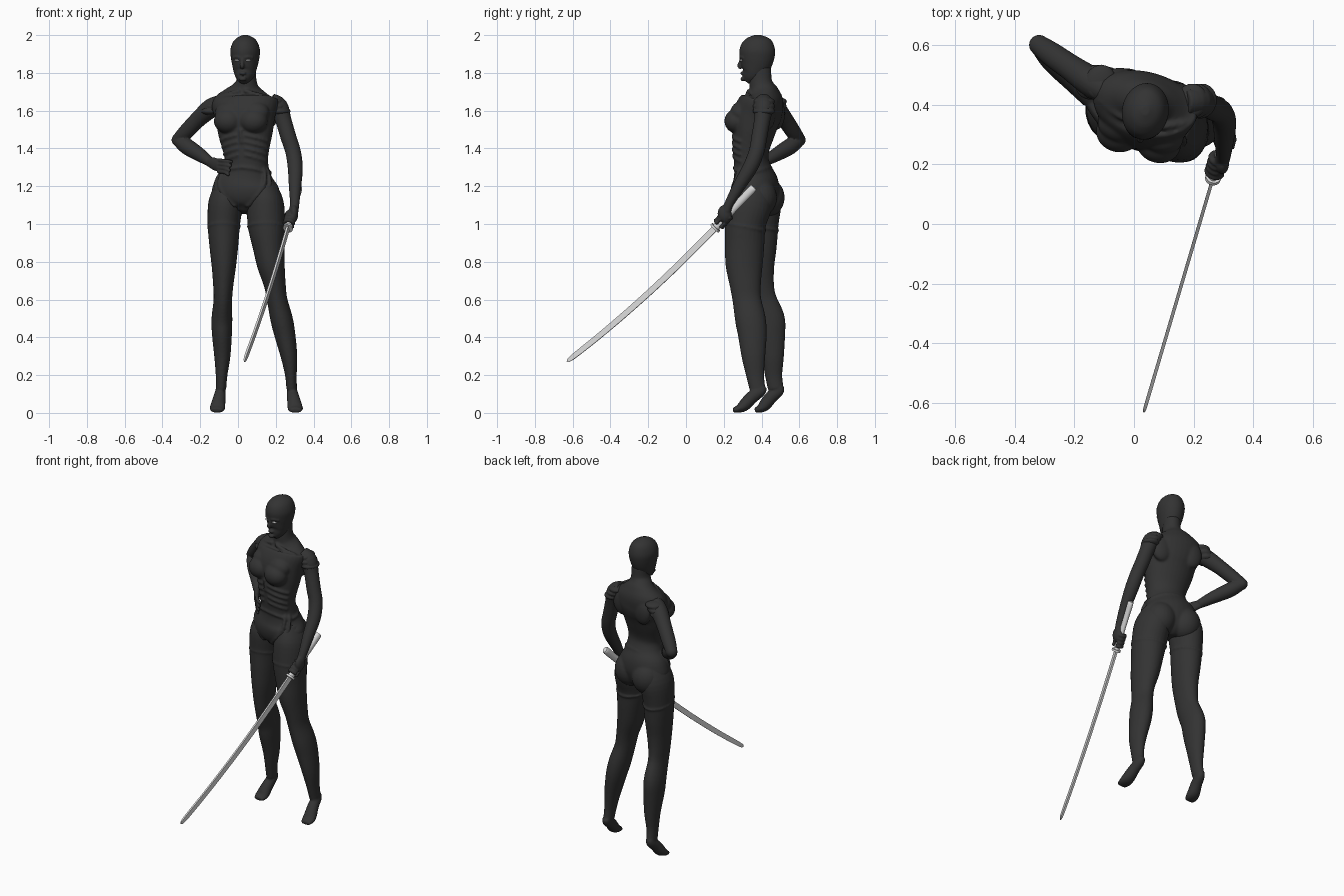
import bpy
import bmesh
from math import sin, cos, pi, radians
from mathutils import Vector, Matrix

cube = bpy.data.objects.get("Cube")
if cube:
    bpy.data.objects.remove(cube)

X, Z = Vector((1, 0, 0)), Vector((0, 0, 1))


def material(name, value):
    mat = bpy.data.materials.new(name)
    mat.use_nodes = True
    color = (value, value, value, 1)
    mat.diffuse_color = color
    mat.node_tree.nodes["Principled BSDF"].inputs["Base Color"].default_value = color
    return mat


CHARCOAL = material("charcoal", 0.033)
STEEL = material("steel grey", 0.72)
PALE = material("pale grey", 0.7)
WHITE = material("eye white", 0.8)


def spline(points, steps):
    """Catmull-Rom path through points that carry position and two radii."""
    pts = [Vector(tuple(p) + (p[3],)) if len(p) == 4 else Vector(p) for p in points]
    path = []
    for i in range(len(pts) - 1):
        a, b, c, d = pts[max(i - 1, 0)], pts[i], pts[i + 1], pts[min(i + 2, len(pts) - 1)]
        for k in range(steps):
            t = k / steps
            path.append(b + ((c - a) * t + (2 * a - 5 * b + 4 * c - d) * t * t
                             + (3 * b - a - 3 * c + d) * t ** 3) * 0.5)
    return path + [pts[-1]]


def tube(bm, points, ref=X, sides=20, steps=4, phase=0.0):
    """Closed loft of elliptical rings; the first radius lies along ref."""
    path = spline(points, steps)
    centres = [Vector(p[:3]) for p in path]
    angles = [phase + 2 * pi * k / sides for k in range(sides)]
    rings = []
    for i, p in enumerate(path):
        d = (centres[min(i + 1, len(path) - 1)] - centres[max(i - 1, 0)]).normalized()
        u = (ref - d * ref.dot(d)).normalized()
        v = d.cross(u)
        ru, rv = max(p[3], 0.001), max(p[4], 0.001)
        rings.append([bm.verts.new(centres[i] + u * ru * cos(a) + v * rv * sin(a)) for a in angles])
    for a, b in zip(rings, rings[1:]):
        for k in range(sides):
            j = (k + 1) % sides
            bm.faces.new((a[k], a[j], b[j], b[k]))
    bm.faces.new(rings[0][::-1])
    bm.faces.new(rings[-1])


def ball(bm, centre, radii, yaw=0.0):
    m = Matrix.Translation(centre) @ Matrix.Rotation(yaw, 4, "Z") @ Matrix.Diagonal((*radii, 1))
    bmesh.ops.create_uvsphere(bm, u_segments=24, v_segments=14, radius=1, matrix=m)


def finish(name, bm, mat, voxel=0, relax=3):
    """Turn the bmesh into an object; a voxel size fuses its pieces."""
    mesh = bpy.data.meshes.new(name)
    bm.to_mesh(mesh)
    bm.free()
    mesh.materials.append(mat)
    obj = bpy.data.objects.new(name, mesh)
    bpy.context.collection.objects.link(obj)
    if voxel:
        fuse = obj.modifiers.new("Fuse", "REMESH")
        fuse.mode = "VOXEL"
        fuse.voxel_size = voxel
        fuse.use_smooth_shade = True
        soften = obj.modifiers.new("Soften", "SMOOTH")
        soften.iterations = relax
    else:
        bpy.ops.object.select_all(action="DESELECT")
        obj.select_set(True)
        bpy.context.view_layer.objects.active = obj
        bpy.ops.object.shade_smooth_by_angle()
    return obj


# Torso: x, y, z, half width, half depth, all turned slightly to one side
YAW = radians(-15)
TURN = Matrix.Rotation(YAW, 3, "Z")
TORSO = [
    (.035, .36, 1.06, .045, .06), (.04, .365, 1.1, .12, .1), (.04, .365, 1.16, .18, .122),
    (.04, .365, 1.22, .168, .12), (.044, .355, 1.28, .128, .1), (.045, .345, 1.34, .116, .09),
    (.043, .345, 1.4, .127, .094), (.04, .358, 1.48, .147, .108), (.038, .372, 1.56, .16, .124),
    (.038, .395, 1.62, .178, .12), (.038, .41, 1.66, .172, .102), (.04, .41, 1.695, .122, .08),
    (.042, .402, 1.725, .076, .066), (.045, .395, 1.76, .053, .06), (.045, .395, 1.83, .05, .056)]


def local(x, y, z):
    return Vector((.037, .37, z)) + TURN @ Vector((x, y, 0))


def skin(angle, z, radius):
    """Point on the torso surface, angle measured from the front."""
    for a, b in zip(TORSO, TORSO[1:]):
        if a[2] <= z <= b[2]:
            r = Vector(a).lerp(Vector(b), (z - a[2]) / (b[2] - a[2]))
            p = Vector((r[0], r[1], z)) + TURN @ Vector((r[3] * sin(angle), -r[4] * cos(angle), 0))
            return (*p, radius)


bm = bmesh.new()
tube(bm, TORSO, ref=TURN @ X, sides=32)
for s in (-1, 1):
    ball(bm, local(s * .07, -.085, 1.545), (.076, .066, .066), YAW)     # bust
    ball(bm, local(s * .07, -.058, 1.59), (.078, .06, .06), YAW)        # upper chest
    ball(bm, local(s * .095, .092, 1.585), (.065, .038, .085), YAW)     # shoulder blade
    ball(bm, local(s * .078, .036, 1.14), (.094, .098, .105), YAW)      # buttock
    tube(bm, [skin(s * .12, 1.705, .01), skin(s * .6, 1.69, .011), skin(s * 1.2, 1.67, .01)],
         ref=Z, sides=10)                                               # collar bone
    for i in range(4):                                                  # ribs
        z = 1.475 - .035 * i
        tube(bm, [skin(s * a, z - .03 * a, .008) for a in (.15, .5, .9, 1.3)], ref=Z, sides=10)
    for i in range(2):                                                  # hip plate edges
        tube(bm, [skin(s * (a + .25 * i), z, .009)
                  for a, z in ((1.1, 1.29), (.85, 1.22), (.55, 1.15), (.3, 1.09))], sides=10)
tube(bm, [skin(.02, z, .009) for z in (1.5, 1.47, 1.43)], sides=10)     # breastbone
tube(bm, [skin(2 * pi * k / 16, 1.285 + .015 * cos(pi * k / 4), .007) for k in range(17)],
     ref=Z, sides=8)                                                    # waist seam
finish("torso", bm, CHARCOAL, .007, 5)

# Head with nose, lips and brow
HEAD_YAW = radians(-10)
HEAD_TURN = Matrix.Rotation(HEAD_YAW, 3, "Z")


def face(x, y, z):
    return Vector((.038, .378, z)) + HEAD_TURN @ Vector((x, y, 0))


bm = bmesh.new()
SKULL = [(-.06, 1.755, .022, .022), (-.043, 1.775, .042, .045), (-.024, 1.8, .056, .064),
         (-.01, 1.84, .067, .082), (-.003, 1.88, .075, .092), (0, 1.92, .078, .095),
         (.002, 1.96, .066, .082), (.002, 1.985, .045, .057), (.002, 2.001, .012, .015)]
tube(bm, [(*face(0, y, z), rx, ry) for y, z, rx, ry in SKULL], ref=HEAD_TURN @ X, sides=32)
tube(bm, [(*face(0, -.088, 1.88), .007), (*face(0, -.092, 1.855), .009),
          (*face(0, -.097, 1.838), .012), (*face(0, -.086, 1.824), .009)], sides=10)
ball(bm, face(0, -.082, 1.798), (.018, .01, .009), HEAD_YAW)
ball(bm, face(0, -.077, 1.768), (.02, .013, .013), HEAD_YAW)
for s in (-1, 1):
    tube(bm, [(*face(s * x, y, z), .006) for x, y, z in
              ((.012, -.091, 1.881), (.032, -.084, 1.885), (.052, -.066, 1.88))], ref=Z, sides=10)
finish("head", bm, CHARCOAL, .005)
bm = bmesh.new()
for s in (-1, 1):
    ball(bm, face(s * .03, -.08, 1.866), (.014, .01, .006), HEAD_YAW + s * .4)
finish("eyes", bm, WHITE)

# Legs: x, y, z, half width, half depth
LEFT_LEG = [
    (.13, .35, 1.22, .06, .085), (.145, .34, 1.12, .095, .118), (.15, .315, 1, .099, .108),
    (.162, .31, .88, .084, .104), (.175, .308, .78, .073, .098), (.195, .314, .68, .058, .083),
    (.207, .322, .6, .054, .076), (.23, .34, .5, .059, .081), (.247, .351, .42, .056, .077),
    (.27, .357, .3, .044, .063), (.28, .366, .2, .031, .048), (.284, .378, .13, .028, .042)]
RIGHT_LEG = [
    (-.05, .39, 1.22, .06, .085), (-.065, .39, 1.12, .09, .114), (-.075, .385, 1, .086, .105),
    (-.075, .38, .88, .076, .1), (-.075, .376, .78, .065, .092), (-.078, .382, .68, .054, .084),
    (-.08, .397, .6, .049, .082), (-.085, .436, .5, .055, .086), (-.085, .446, .42, .053, .08),
    (-.083, .459, .3, .043, .06), (-.087, .464, .2, .031, .046), (-.09, .475, .13, .028, .042)]
# Foot on tiptoe, from heel to toes
FOOT = [(0, .03, .14, .022, .022), (.002, .016, .116, .028, .03), (.008, -.03, .082, .033, .034),
        (.016, -.07, .04, .039, .032), (.02, -.1, .021, .04, .021), (.021, -.13, .014, .03, .013)]
for name, leg, s, reach in (("left_leg", LEFT_LEG, 1, 1), ("right_leg", RIGHT_LEG, -1, .85)):
    bm = bmesh.new()
    tube(bm, leg, sides=28)
    ankle = leg[-1]
    tube(bm, [(ankle[0] + s * x, ankle[1] + y * reach, *rest) for x, y, *rest in FOOT])
    hip = leg[2]                                                        # thigh band
    tube(bm, [(hip[0] + hip[3] * sin(a), hip[1] - hip[4] * cos(a), .985 + .02 * cos(a), .004)
              for a in [2 * pi * k / 16 for k in range(17)]], ref=Z, sides=8)
    finish(name, bm, CHARCOAL, .007)

# Right arm, bent with the hand on the hip
bm = bmesh.new()
tube(bm, [(-.08, .44, 1.64, .045), (-.14, .475, 1.615, .051), (-.21, .523, 1.555, .044),
          (-.275, .568, 1.488, .041), (-.318, .6, 1.445, .034)], ref=Z)
tube(bm, [(-.32, .603, 1.447, .032), (-.27, .55, 1.41, .043), (-.2, .475, 1.365, .036),
          (-.15, .415, 1.33, .026)], ref=Z)
tube(bm, [(-.153, .42, 1.33, .026, .02), (-.125, .37, 1.318, .034, .018),
          (-.1, .335, 1.31, .034, .015)], ref=Z)
for i in range(4):
    z = 1.338 - .02 * i
    tube(bm, [(-.105, .34, z, .0105), (-.07, .298, z - .004, .0105),
              (-.03 - .006 * i, .272, z - .008 - .004 * i, .008)], ref=Z, sides=10)
ball(bm, (-.318, .6, 1.445), (.034, .034, .034))
finish("right_arm", bm, CHARCOAL, .005, 2)

# Sword line, and the left arm that holds it
POMMEL, GUARD, TIP = Vector((.325, .36, 1.195)), Vector((.265, .155, .98)), Vector((.033, -.63, .272))
AXIS = (POMMEL - GUARD).normalized()
ACROSS = AXIS.cross(Z).normalized()
UPWARD = ACROSS.cross(AXIS)

bm = bmesh.new()
tube(bm, [(.17, .41, 1.65, .045), (.215, .412, 1.62, .05), (.24, .403, 1.55, .043),
          (.267, .388, 1.46, .042), (.291, .374, 1.385, .041), (.303, .34, 1.3, .04),
          (.302, .28, 1.2, .033), (.3, .23, 1.11, .025), (.295, .215, 1.07, .026)])
ball(bm, (.296, .205, 1.055), (.023, .038, .046))
for i in range(4):                                                      # gripping fingers
    base = GUARD + AXIS * (.03 + .022 * i)
    curl = [base + (ACROSS * cos(a) + UPWARD * sin(a)) * .026 for a in [k * pi / 4 for k in range(8)]]
    tube(bm, [(*p, .0105) for p in curl], ref=AXIS, sides=10)
finish("left_arm", bm, CHARCOAL, .005, 2)

# Layered shoulder plates
for name, s, c in (("left_shoulder_plates", 1, Vector((.21, .412, 1.635))),
                   ("right_shoulder_plates", -1, Vector((-.13, .475, 1.635)))):
    bm = bmesh.new()
    for i in range(3):
        ball(bm, c + Vector((s * (.016 * i - .018), 0, .014 - .026 * i)), (.054, .06, .024), YAW)
    finish(name, bm, CHARCOAL, .006, 2)

# Sword: curved blade, round guard, oval grip
bm = bmesh.new()
blade = []
for t, wide in ((0, .023), (.25, .023), (.5, .022), (.75, .021), (.96, .018), (1, .003)):
    p = GUARD.lerp(TIP, t) - Z * (.108 * t * (1 - t))
    blade.append((*p, .008 if t < 1 else .003, wide))
tube(bm, blade, ref=ACROSS, sides=4, steps=5, phase=pi / 4)
finish("sword_blade", bm, STEEL)
bm = bmesh.new()
tube(bm, [(*(GUARD + AXIS * d), .026, .03) for d in (-.006, .006)], ref=ACROSS, sides=24, steps=1)
finish("sword_guard", bm, STEEL)
bm = bmesh.new()
tube(bm, [(*GUARD.lerp(POMMEL, t), .016 + w, .021 + w)
          for t, w in ((0, 0), (.3, -.001), (.7, 0), (.94, .001), (1, -.003))], ref=ACROSS)
finish("sword_grip", bm, PALE)
